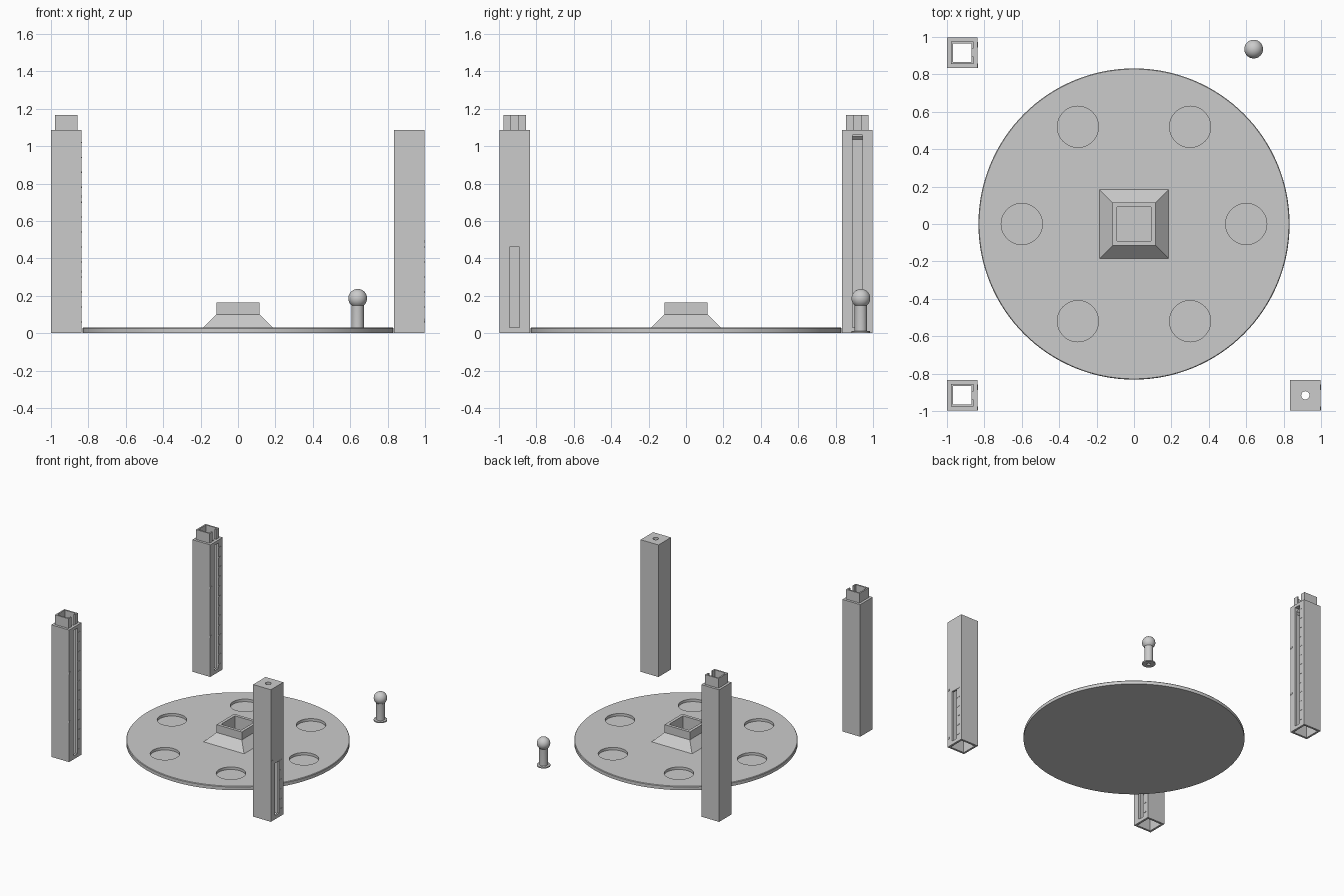
import bpy
import bmesh
from math import cos, sin, pi, radians, sqrt

cube = bpy.data.objects.get("Cube")
if cube:
    bpy.data.objects.remove(cube, do_unlink=True)

GREY = (0.6, 0.6, 0.6, 1)
grey = bpy.data.materials.new("plain grey")
grey.use_nodes = True
grey.diffuse_color = GREY
grey.node_tree.nodes["Principled BSDF"].inputs["Base Color"].default_value = GREY


def loft(name, rings, sides=4, ring_shaped=False, location=(0, 0, 0)):
    """Join (half width, z) rings; sides=4 gives squares, more gives rounds."""
    bm = bmesh.new()
    square = sides == 4
    scale = sqrt(2) if square else 1
    turn = pi / 4 if square else 0
    loops = []
    for r, z in rings:
        loops.append([bm.verts.new((r * scale * cos(turn + 2 * pi * i / sides),
                                    r * scale * sin(turn + 2 * pi * i / sides), z))
                      for i in range(sides)])
    pairs = list(zip(loops, loops[1:]))
    if ring_shaped:
        pairs.append((loops[-1], loops[0]))
    else:
        bm.faces.new(loops[0])
        bm.faces.new(loops[-1])
    for a, b in pairs:
        for i in range(sides):
            j = (i + 1) % sides
            bm.faces.new((a[i], a[j], b[j], b[i]))
    bmesh.ops.recalc_face_normals(bm, faces=bm.faces)
    mesh = bpy.data.meshes.new(name)
    bm.to_mesh(mesh)
    bm.free()
    mesh.materials.append(grey)
    obj = bpy.data.objects.new(name, mesh)
    obj.location = location
    bpy.context.collection.objects.link(obj)
    return obj


def box(name, centre, size):
    obj = loft(name, [(0.5, -0.5), (0.5, 0.5)], location=centre)
    obj.scale = size
    return obj


def activate(obj):
    bpy.ops.object.select_all(action='DESELECT')
    obj.select_set(True)
    bpy.context.view_layer.objects.active = obj


def cut(obj, cutter):
    cutter.hide_render = True
    mod = obj.modifiers.new("cut", 'BOOLEAN')
    mod.operation = 'DIFFERENCE'
    mod.solver = 'EXACT'
    mod.object = cutter
    bpy.context.view_layer.update()
    activate(obj)
    bpy.ops.object.modifier_apply(modifier=mod.name)
    bpy.data.objects.remove(cutter, do_unlink=True)


def smooth(obj):
    activate(obj)
    bpy.ops.object.shade_smooth_by_angle(angle=radians(35))


# Round base with six shallow pockets
base = loft("round_base", [(0.832, 0), (0.832, 0.026), (0.828, 0.031)], 128)
for k in range(6):
    a = k * pi / 3
    cut(base, loft("pocket_cutter", [(0.11, 0.01), (0.11, 0.06)], 48,
                   location=(0.6 * cos(a), 0.6 * sin(a), 0)))
smooth(base)

# Square socket on a flared foot
loft("centre_socket", [(0.185, 0.03), (0.115, 0.1), (0.115, 0.165),
                       (0.09, 0.165), (0.09, 0.035)])

# Hollow columns
HALF, TOP, SLOT = 0.081, 1.085, 0.053
FACE = 0.997


def scale_marks(name, x, y, count, dots):
    """Raised graduation ticks and small studs beside a slot."""
    for i in range(count):
        box(name + "_tick", (x, y + 0.043, 0.06 + i * 0.08), (0.004, 0.03, 0.006))
    for z in dots:
        box(name + "_stud", (x, y - 0.07, z), (0.004, 0.022, 0.016))


for side, y in (("front", -0.916), ("back", 0.916)):
    x = -0.918
    column = loft(side + "_slotted_column",
                  [(HALF, 0), (HALF, TOP), (0.061, TOP), (0.061, 1.165),
                   (0.049, 1.165), (0.049, 1.05), (0.064, 1.034), (0.064, 0)],
                  ring_shaped=True, location=(x, y, 0))
    cut(column, box("slot_cutter", (x + 0.07, y, 0.545), (0.08, SLOT, 1.03)))
    cut(column, box("notch_cutter", (x + 0.06, y, 1.135), (0.06, 0.043, 0.099)))
    scale_marks(side + "_column", x + HALF, y, 13, (0.73, 0.33))

# Capped column with a short slot and a hole in its top
x, y = FACE - HALF, -0.916
capped = loft("capped_column", [(0.064, 1.05), (0.064, 0), (HALF, 0), (HALF, TOP)],
              location=(x, y, 0))
cut(capped, loft("hole_cutter", [(0.022, 1), (0.022, 1.2)], 32, location=(x, y, 0)))
cut(capped, box("slot_cutter", (x + 0.07, y, 0.245), (0.08, SLOT, 0.43)))
scale_marks("capped_column", x + HALF, y, 6, (0.49, 0.07))

# Ball-headed peg with a flange and a bore underneath
ball = [(0.05 * cos(radians(t)), 0.186 + 0.05 * sin(radians(t)))
        for t in range(-48, 90, 8)]
peg = loft("ball_peg", [(0.015, 0.06), (0.015, 0), (0.05, 0), (0.05, 0.01),
                        (0.033, 0.012), (0.033, 0.145)] + ball,
           48, location=(0.64, 0.935, 0))
smooth(peg)
